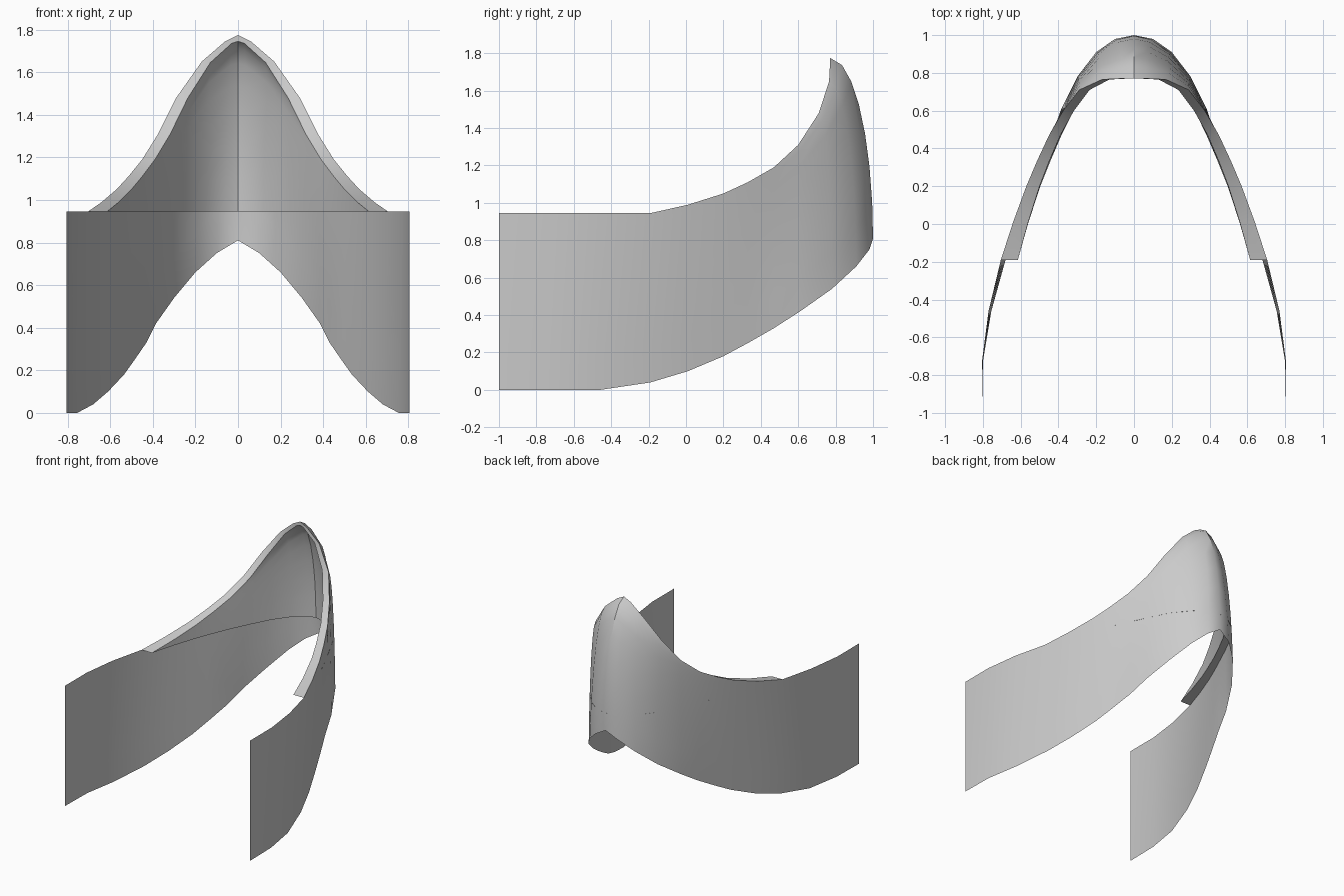
import bpy, bmesh, math
from mathutils import Vector

if "Cube" in bpy.data.objects:
    bpy.data.objects.remove(bpy.data.objects["Cube"])

# Stations along one side: bottom edge, top edge
STATIONS = [
    ((.805, -1.0, 0), (.805, -1.0, .945)),
    ((.80, -.73, 0), (.805, -.73, .945)),
    ((.755, -.46, 0), (.77, -.46, .945)),
    ((.68, -.19, .04), (.705, -.19, .945)),
    ((.61, .01, .10), (.64, .01, .99)),
    ((.535, .20, .18), (.57, .20, 1.05)),
    ((.485, .33, .25), (.515, .33, 1.11)),
    ((.43, .47, .33), (.45, .47, 1.19)),
    ((.385, .61, .42), (.375, .60, 1.31)),
    ((.30, .78, .54), (.29, .71, 1.48)),
    ((.20, .91, .66), (.17, .765, 1.65)),
    ((.10, .98, .75), (.06, .77, 1.745)),
    ((0, 1.0, .81), (0, .77, 1.775)),
]
# Rim thickness per station from index 3: sideways, backwards at the base, drop at the top
RIM = [(.09, 0, 0), (.08, 0, 0), (.07, 0, 0), (.065, 0, 0), (.06, 0, 0), (.057, .01, 0),
       (.055, .02, 0), (.04, .03, .005), (.03, .03, .01), (0, .03, .03)]
RIM_Z = .945


def wall_point(b, t, s):
    # leans inward along a quarter ellipse
    f = 1 - math.sqrt(max(0, 1 - s * s))
    return Vector((b[0] + (t[0] - b[0]) * s, b[1] + (t[1] - b[1]) * f, b[2] + (t[2] - b[2]) * s))


def skin(name, half):
    # mirror the half columns across x and bridge neighbours
    cols = half + [[Vector((-p.x, p.y, p.z)) for p in c] for c in reversed(half[:-1])]
    bm = bmesh.new()
    grid = [[bm.verts.new(p) for p in c] for c in cols]
    for a, b in zip(grid, grid[1:]):
        for j in range(len(a) - 1):
            bm.faces.new((a[j], b[j], b[j + 1], a[j + 1]))
    bmesh.ops.remove_doubles(bm, verts=bm.verts, dist=1e-4)
    me = bpy.data.meshes.new(name)
    bm.to_mesh(me)
    bm.free()
    ob = bpy.data.objects.new(name, me)
    bpy.context.collection.objects.link(ob)
    bpy.ops.object.select_all(action='DESELECT')
    ob.select_set(True)
    bpy.context.view_layer.objects.active = ob
    bpy.ops.object.shade_smooth_by_angle(angle=math.radians(35))


# Outer curved band
STEPS = [0, .2, .4, .58, .74, .87, .96, 1]
skin("outer_band", [[wall_point(b, t, s) for s in STEPS] for b, t in STATIONS])

# Thickened inner rim: top ledge, inner wall, flat underside
rim = []
for (b, t), (dx, dy, dz) in zip(STATIONS[3:], RIM):
    base = wall_point(b, t, (RIM_Z - b[2]) / (t[2] - b[2]))
    low = base - Vector((dx, dy, 0))
    high = Vector((t[0] - dx, t[1], t[2] - dz))
    rim.append([Vector(t)] + [wall_point(low, high, s) for s in reversed(STEPS)] + [base])
skin("inner_rim", rim)
